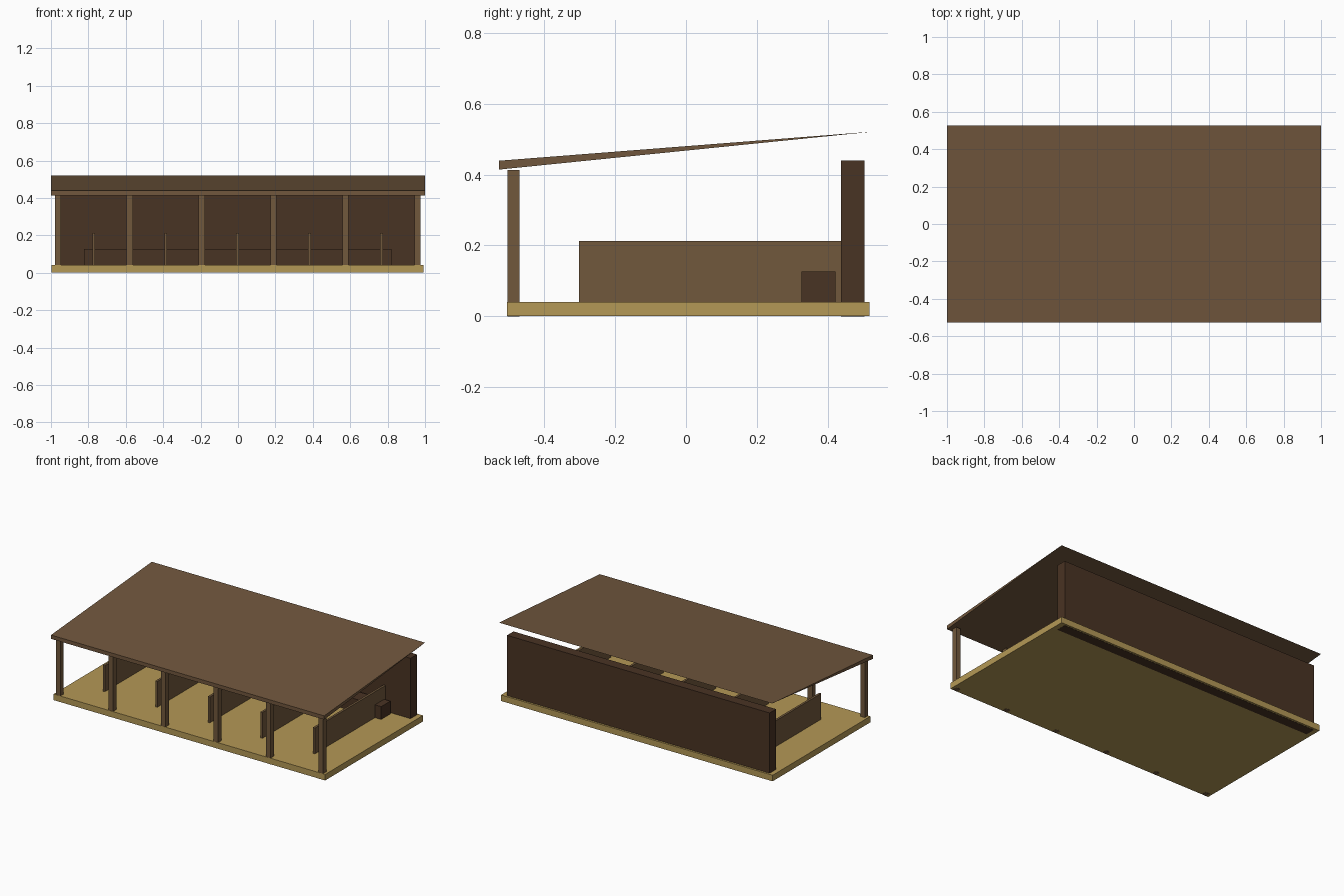
import bpy

if "Cube" in bpy.data.objects:
    bpy.data.objects.remove(bpy.data.objects["Cube"])


def material(name, r, g, b):
    """Flat colour given as 0-255 sRGB, stored as linear."""
    def lin(c):
        c /= 255
        return c / 12.92 if c <= 0.04045 else ((c + 0.055) / 1.055) ** 2.4
    m = bpy.data.materials.new(name)
    m.diffuse_color = (lin(r), lin(g), lin(b), 1)
    m.use_nodes = True
    m.node_tree.nodes["Principled BSDF"].inputs["Base Color"].default_value = m.diffuse_color
    return m


straw = material("straw", 180, 152, 86)
timber = material("timber", 113, 88, 60)
roof_brown = material("roof brown", 113, 87, 61)
dark_wood = material("dark wood", 73, 51, 35)


def prism(name, profile, x0, x1, mat):
    """Extrude a (y, z) profile along x."""
    n = len(profile)
    verts = [(x, y, z) for x in (x0, x1) for y, z in profile]
    faces = [tuple(reversed(range(n))), tuple(range(n, 2 * n))]
    faces += [(i, (i + 1) % n, (i + 1) % n + n, i + n) for i in range(n)]
    mesh = bpy.data.meshes.new(name)
    mesh.from_pydata(verts, [], faces)
    mesh.materials.append(mat)
    obj = bpy.data.objects.new(name, mesh)
    bpy.context.collection.objects.link(obj)
    return obj


def box(name, x0, x1, y0, y1, z0, z1, mat):
    return prism(name, [(y0, z0), (y1, z0), (y1, z1), (y0, z1)], x0, x1, mat)


# Floor slab, back wall and feeding trough
box("floor", -0.996, 0.992, -0.505, 0.517, 0.001, 0.041, straw)
box("back_wall", -0.965, 0.957, 0.437, 0.504, 0.0, 0.44, dark_wood)
box("trough", -0.823, 0.82, 0.326, 0.422, 0.03, 0.126, dark_wood)

# Sloping wedge roof that thins to an edge at the back
prism("roof", [(-0.527, 0.414), (0.527, 0.521), (-0.527, 0.439)], -1, 1, roof_brown)

# Front posts
spacing = 0.3845
for i in range(6):
    x = (i - 2.5) * spacing - 0.002
    box("front_post", x - 0.0165, x + 0.0165, -0.504, -0.47, 0.0, 0.413, timber)

# Stall partitions between the posts
for i in range(5):
    x = (i - 2) * spacing - 0.002
    box("stall_partition", x - 0.0075, x + 0.0075, -0.302, 0.438, 0.03, 0.212, timber)
